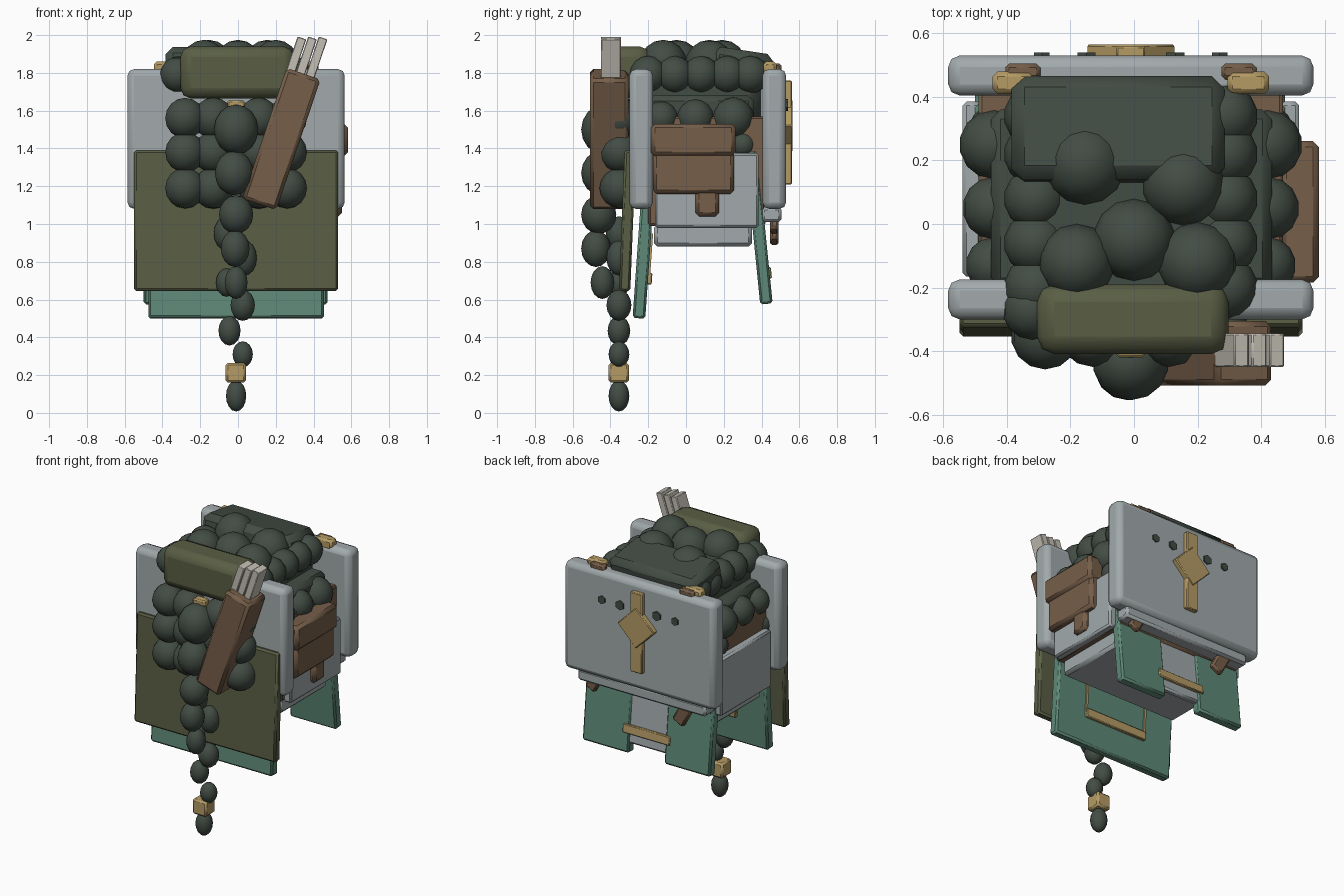
import bpy, math
from mathutils import Vector

if "Cube" in bpy.data.objects:
    bpy.data.objects.remove(bpy.data.objects["Cube"], do_unlink=True)


def material(name, rgb):
    m = bpy.data.materials.new(name)
    m.use_nodes = True
    m.diffuse_color = (*rgb, 1)
    m.node_tree.nodes["Principled BSDF"].inputs["Base Color"].default_value = (*rgb, 1)
    return m


STEEL = material("steel_grey", (.36, .40, .41))
OLIVE = material("olive_cloth", (.10, .112, .058))
TEAL = material("teal_cloth", (.112, .25, .185))
GOLD = material("brass", (.46, .33, .13))
LEATHER = material("brown_leather", (.18, .112, .067))
HAIR = material("dark_green_hair", (.055, .073, .058))
BONE = material("pale_shafts", (.56, .53, .47))


def finish(ob, name, mat, angle=30):
    ob.name = name
    ob.data.materials.append(mat)
    bpy.ops.object.shade_smooth_by_angle(angle=math.radians(angle))
    return ob


def box(name, mat, x, y, z, bevel=.012, rx=0, ry=0, rz=0, segments=1):
    """Bevelled box given as (low, high) on each axis, turned about its centre."""
    spans = (x, y, z)
    bpy.ops.mesh.primitive_cube_add(size=1, location=[(a + b) / 2 for a, b in spans])
    ob = bpy.context.object
    ob.scale = [b - a for a, b in spans]
    bpy.ops.object.transform_apply(location=False, rotation=False, scale=True)
    ob.rotation_euler = (rx, ry, rz)
    if bevel:
        mod = ob.modifiers.new("bevel", 'BEVEL')
        mod.width = bevel
        mod.segments = segments
    return finish(ob, name, mat)


def ball(name, x, y, z, r, stretch=1.0):
    bpy.ops.mesh.primitive_uv_sphere_add(segments=14, ring_count=8, radius=r, location=(x, y, z))
    bpy.context.object.scale.z = stretch
    return finish(bpy.context.object, name, HAIR, 60)


CX = -.01  # middle of the armour

# Armour plates and body core
box("front_plate", STEEL, (-.585, .565), (-.30, -.175), (1.08, 1.82), .035, segments=2)
box("back_plate", STEEL, (-.585, .565), (.405, .53), (1.08, 1.82), .035, segments=2)
box("back_ledge", STEEL, (-.5, .48), (.40, .505), (1.01, 1.09), .015)
box("torso", LEATHER, (-.49, .47), (-.2, .42), (.99, 1.57))
box("hip_block", STEEL, (-.46, .44), (-.17, .35), (.88, 1.0), .02)
for side in (-1, 1):
    x = CX + side * .5
    box("side_panel", STEEL, (x - .03, x + .03), (-.165, .385), (.98, 1.375), .012)

# Cloth panels, flaring outwards towards the hem
box("front_apron", OLIVE, (-.55, .53), (-.34, -.28), (.645, 1.39), rx=-.04)
box("front_cloth", TEAL, (-.475, .455), (-.26, -.193), (.5, 1.15), rx=-.07)
for x0, x1 in ((-.50, -.15), (.12, .475)):
    box("rear_cloth", TEAL, (x0, x1), (.352, .418), (.575, 1.39), rx=.1)
box("rear_middle_flap", STEEL, (-.17, .14), (.375, .42), (.64, 1.1), rx=.1)
box("rear_brass_trim", GOLD, (-.19, .17), (.40, .452), (.71, .77), .005, rx=.1)

# Brass border on the inner face of the front cloth
box("front_brass_trim", GOLD, (-.25, .23), (-.21, -.18), (.68, .74), .005, rx=-.07)
for x in (-.245, .225):
    box("front_trim_side", GOLD, (x - .008, x + .008), (-.205, -.183), (.7, .95), 0, rx=-.07)

# Emblem and studs on the back plate
box("emblem_bar", GOLD, (CX - .045, CX + .045), (.525, .56), (1.21, 1.76), .005)
d = .1
box("emblem_diamond", GOLD, (CX - d, CX + d), (.52, .565), (1.52 - d, 1.52 + d), .006, ry=math.pi / 4)
for k, r in ((-2, .028), (-1, .033), (1, .033), (2, .028)):
    bpy.ops.mesh.primitive_cylinder_add(vertices=6, radius=r, depth=.03, rotation=(math.pi / 2, 0, 0),
                                        location=(CX + k * .14, .525, 1.63))
    finish(bpy.context.object, "plate_stud", HAIR)

# Shoulder buckles and strap ends on the back
for side in (-1, 1):
    x = CX + side * .37
    box("shoulder_buckle", GOLD, (x - .065, x + .065), (.41, .48), (1.79, 1.86), .015)
    x = CX + side * .34
    box("shoulder_strap", LEATHER, (x - .055, x + .055), (.455, .505), (1.77, 1.85), .012)
box("hip_strap", LEATHER, (-.37, -.28), (.445, .49), (.89, 1.12), ry=-.5)
box("hip_strap", LEATHER, (.32, .40), (.445, .49), (.95, 1.12), ry=-.5)

# Side pouch
box("pouch_body", LEATHER, (.46, .565), (-.175, .255), (1.16, 1.40), .02)
box("pouch_flap", LEATHER, (.46, .583), (-.185, .262), (1.36, 1.53), .02)
box("pouch_strap", LEATHER, (.47, .55), (.05, .175), (1.04, 1.2), .02)

# Quiver with three shafts, leaning outwards
LEAN = math.radians(18.7)
box("quiver", LEATHER, (.135, .325), (-.508, -.305), (1.085, 1.815), .018, ry=LEAN)
for i in range(3):
    x = .295 + i * .056
    box("quiver_shaft", BONE, (x - .024, x + .024), (-.45, -.345), (1.72, 1.992), .004, ry=LEAN)

# Hair core, bands and headroll
box("hair_core", HAIR, (-.37, .33), (-.3, .4), (1.5, 1.85), .06)
box("hair_side_band", HAIR, (-.45, .435), (-.2, .36), (1.5, 1.68), .03)
box("hair_back_block", HAIR, (-.385, .285), (.13, .46), (1.74, 1.92), .04, rx=-.15)
box("forehead_roll", OLIVE, (-.305, .297), (-.41, -.19), (1.665, 1.94), .055, segments=2)
box("beard_clasp", GOLD, (-.055, .035), (-.42, -.36), (1.61, 1.655), .008)

# Crown curls
for x, y, r in ((-.155, .19, .13), (.155, .125, .13), (0, -.05, .13), (-.18, -.12, .12), (.2, -.12, .125)):
    ball("crown_curl", x, y, 1.975 - r, r)

# Curls round the edge of the head, and the lower side curls
for side in (-1, 1):
    for y in (-.2, -.06, .08, .22, .34):
        ball("edge_curl", CX + side * .3, y, 1.79, .1)
    for y, r in ((-.13, .09), (.05, .1), (.25, .11)):
        ball("side_curl", CX + side * .43, y, 1.56, r)
    ball("side_curl", CX + side * .42, -.2, 1.39, .09)
    ball("side_curl", CX + side * .44, .3, 1.42, .07)
    for z in (1.56, 1.38, 1.19):
        ball("beard_curl", CX + side * .27, -.35, z, .108)
        ball("beard_curl", CX + side * .12, -.34, z, .11)
ball("temple_curl", -.32, -.27, 1.79, .095)

# Beard: an outer braid in front and a longer inner one behind
for x, z, r, s in ((-.01, 1.50, .12, 1.1), (-.02, 1.27, .105, 1.12), (-.01, 1.05, .093, 1.1),
                   (-.015, .87, .078, 1.25), (-.01, .69, .062, 1.4)):
    ball("outer_braid", x, -.555 + r + (.05 if z < .7 else 0), z, r, s)
for x, z, r, s in ((-.06, .95, .07, 1.3), (.035, .82, .066, 1.4), (-.06, .69, .058, 1.3), (.025, .57, .066, 1.25),
                   (-.045, .435, .06, 1.3), (.025, .31, .055, 1.25), (CX, .09, .055, 1.5)):
    ball("inner_braid", x, -.355, z, r, s)
box("braid_ring", GOLD, (-.065, .042), (-.41, -.302), (.16, .265), .012)
